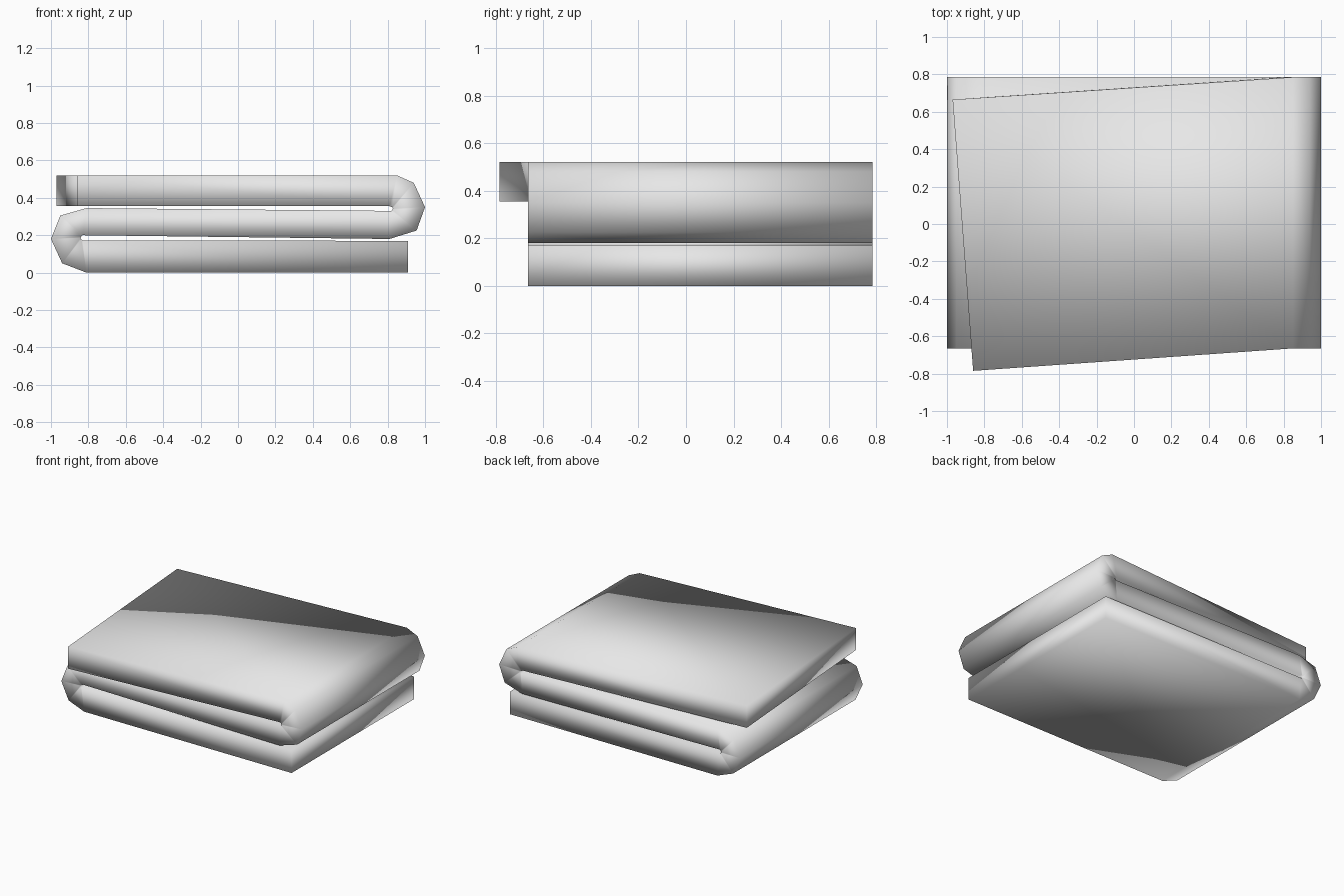
import bpy
import bmesh

cube = bpy.data.objects.get("Cube")
if cube:
    bpy.data.objects.remove(cube, do_unlink=True)

# Plain cloth material
cloth = bpy.data.materials.new("grey cloth")
cloth.use_nodes = True
colour = (0.8, 0.8, 0.8, 1)
cloth.diffuse_color = colour
cloth.node_tree.nodes["Principled BSDF"].inputs["Base Color"].default_value = colour

FRONT, BACK = -0.665, 0.785
SKEW_X, SKEW_Y = -0.11, -0.12   # shift of the loose top end

# Cross-section of the folded cloth: x, z on one face, then x, z on the other
section = [
    (0.91, 0.0, 0.91, 0.17),
    (-0.81, 0.0, -0.83, 0.172),
    (-0.94, 0.05, -0.838, 0.178),
    (-1.0, 0.18, -0.842, 0.185),
    (-0.95, 0.305, -0.838, 0.192),
    (-0.81, 0.345, -0.83, 0.20),
    (0.82, 0.33, 0.81, 0.18),
    (0.825, 0.336, 0.955, 0.225),
    (0.828, 0.343, 1.0, 0.35),
    (0.825, 0.35, 0.94, 0.48),
    (0.81, 0.355, 0.85, 0.52),
    (-0.86, 0.355, -0.86, 0.52),
]

# Folded towel: a ring of four corners at each station, bridged along the cloth
bm = bmesh.new()
rings = []
for i, (ax, az, bx, bz) in enumerate(section):
    loose = i == len(section) - 1
    dx, dy = (SKEW_X, SKEW_Y) if loose else (0, 0)
    rings.append([bm.verts.new(p) for p in (
        (ax, FRONT + dy, az), (bx, FRONT + dy, bz),
        (bx + dx, BACK + dy, bz), (ax + dx, BACK + dy, az))])
for r, s in zip(rings, rings[1:]):
    for k in range(4):
        n = (k + 1) % 4
        bm.faces.new((r[k], r[n], s[n], s[k]))
bm.faces.new(rings[0][::-1])
bm.faces.new(rings[-1])
bmesh.ops.recalc_face_normals(bm, faces=bm.faces)
for f in bm.faces:
    f.smooth = True

mesh = bpy.data.meshes.new("folded_towel")
bm.to_mesh(mesh)
bm.free()
mesh.materials.append(cloth)
towel = bpy.data.objects.new("folded_towel", mesh)
bpy.context.collection.objects.link(towel)
